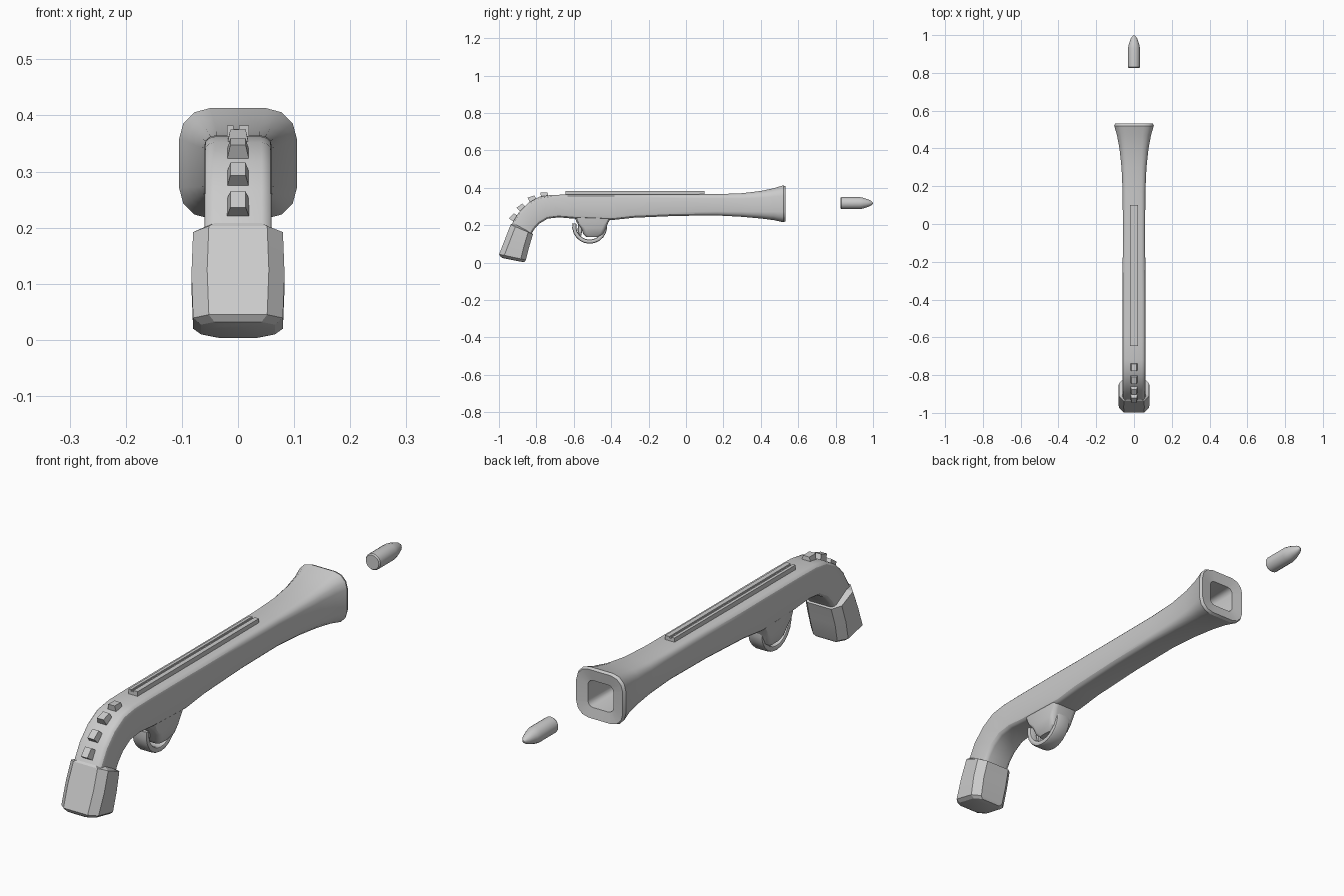
import bpy, bmesh, math
from mathutils import Vector, Matrix

if "Cube" in bpy.data.objects:
    bpy.data.objects.remove(bpy.data.objects["Cube"])


def finish(name, bm, angle=30):
    bmesh.ops.recalc_face_normals(bm, faces=bm.faces)
    me = bpy.data.meshes.new(name)
    bm.to_mesh(me)
    bm.free()
    ob = bpy.data.objects.new(name, me)
    bpy.context.collection.objects.link(ob)
    bpy.ops.object.select_all(action='DESELECT')
    ob.select_set(True)
    bpy.context.view_layer.objects.active = ob
    bpy.ops.object.shade_smooth_by_angle(angle=math.radians(angle))
    return ob


def section(top, bottom, hw, r, seg):
    """Rounded rectangle spanning top-bottom in the yz plane, hw to each side in x."""
    t, b = Vector((0, *top)), Vector((0, *bottom))
    mid, axis = (t + b) / 2, (t - b).normalized()
    hh = (t - b).length / 2
    r = min(r, hw, hh)
    pts = []
    for k, (sx, sz) in enumerate(((1, 1), (-1, 1), (-1, -1), (1, -1))):
        for i in range(seg + 1):
            a = math.radians(90 * k + 90 * i / seg)
            x = sx * (hw - r) + r * math.cos(a)
            h = sz * (hh - r) + r * math.sin(a)
            pts.append(mid + axis * h + Vector((x, 0, 0)))
    return pts


def loft(name, stations, seg=3, angle=30):
    """Skin rows of (top_y, top_z, bottom_y, bottom_z, half_width, corner_radius)."""
    bm = bmesh.new()
    rings = [[bm.verts.new(p) for p in section(s[0:2], s[2:4], s[4], s[5], seg)]
             for s in stations]
    n = len(rings[0])
    for a, b in zip(rings, rings[1:]):
        for i in range(n):
            j = (i + 1) % n
            bm.faces.new((a[i], a[j], b[j], b[i]))
    bm.faces.new(rings[0])
    bm.faces.new(rings[-1])
    return finish(name, bm, angle)


# stock and flared barrel, from the bottom of the bore out and back to the grip
loft("barrel_and_stock", [
    (.22, .350, .22, .272, .040, .015),
    (.525, .365, .525, .260, .055, .022),
    (.532, .408, .532, .220, .100, .052),
    (.520, .413, .520, .216, .105, .055),
    (.47, .398, .47, .227, .090, .045),
    (.40, .383, .40, .236, .077, .036),
    (.30, .371, .30, .245, .066, .028),
    (.17, .366, .17, .252, .060, .022),
    (-.05, .365, -.05, .250, .059, .020),
    (-.28, .364, -.28, .240, .060, .020),
    (-.40, .364, -.39, .228, .060, .018),
    (-.62, .364, -.60, .235, .060, .018),
    (-.72, .362, -.68, .242, .060, .018),
    (-.785, .352, -.74, .235, .060, .018),
    (-.845, .318, -.785, .208, .060, .018),
    (-.895, .268, -.81, .180, .060, .018),
    (-.935, .200, -.825, .155, .060, .018)])

# butt block
loft("grip_butt", [
    (-.925, .212, -.830, .160, .060, .025),
    (-.938, .203, -.818, .152, .080, .028),
    (-.968, .125, -.838, .085, .083, .028),
    (-.999, .045, -.856, .014, .080, .028),
    (-.992, .032, -.862, .005, .066, .024),
    (-.980, .024, -.872, .003, .050, .020)], seg=1, angle=20)

# trigger housing below the stock
loft("trigger_housing", [
    (-.39, .255, -.60, .255, .056, .02),
    (-.415, .215, -.585, .215, .055, .02),
    (-.428, .185, -.560, .185, .052, .02),
    (-.440, .155, -.550, .155, .045, .02),
    (-.465, .138, -.535, .138, .034, .018)])

# rounded trigger guard band
cy, cz = -.515, .195
guard = []
for i in range(13):
    a = math.radians(170 + 200 * i / 12)
    c, s = math.cos(a), math.sin(a)
    guard.append((cy + .094 * c, cz + .094 * s, cy + .072 * c, cz + .072 * s, .032, .009))
loft("trigger_guard", guard, seg=2)

# trigger
loft("trigger", [
    (-.545, .22, -.575, .22, .012, .004),
    (-.555, .17, -.580, .175, .012, .004),
    (-.560, .145, -.572, .145, .010, .004)], seg=1)

# top sight rail: low base with two raised strips
for name, x, w, h in (("rail_base", 0, .040, .022), ("rail_left_strip", -.014, .012, .028),
                      ("rail_right_strip", .011, .018, .028)):
    bm = bmesh.new()
    bmesh.ops.create_cube(bm, size=1, matrix=Matrix.Translation((x, -.273, .354 + h / 2))
                          @ Matrix.Diagonal((w, .745, h, 1)))
    finish(name, bm)

# wedge studs along the back of the grip
for i, (y, z, tilt) in enumerate(((-.757, .360, 8), (-.822, .340, 27),
                                  (-.880, .294, 45), (-.921, .242, 56))):
    bm = bmesh.new()
    bmesh.ops.create_cube(bm, size=1, matrix=Matrix.Diagonal((.042, .038, .036, 1)))
    for v in bm.verts:
        if v.co.z > 0:
            v.co.x *= .65
            if v.co.y > 0:
                v.co.z -= .006
    bm.transform(Matrix.Translation((0, y, z)) @ Matrix.Rotation(math.radians(tilt), 4, 'X'))
    finish(f"grip_stud_{i + 1}", bm)

# bullet ahead of the muzzle
profile = [(.826, .028), (.831, .032), (.930, .032), (.950, .028), (.968, .022),
           (.984, .016), (.995, .008), (1.0, .003)]
bm = bmesh.new()
rings = [[bm.verts.new((r * math.cos(math.tau * i / 16), y, .318 + r * math.sin(math.tau * i / 16)))
          for i in range(16)] for y, r in profile]
for a, b in zip(rings, rings[1:]):
    for i in range(16):
        j = (i + 1) % 16
        bm.faces.new((a[i], a[j], b[j], b[i]))
bm.faces.new(rings[0])
bm.faces.new(rings[-1])
finish("bullet", bm)
